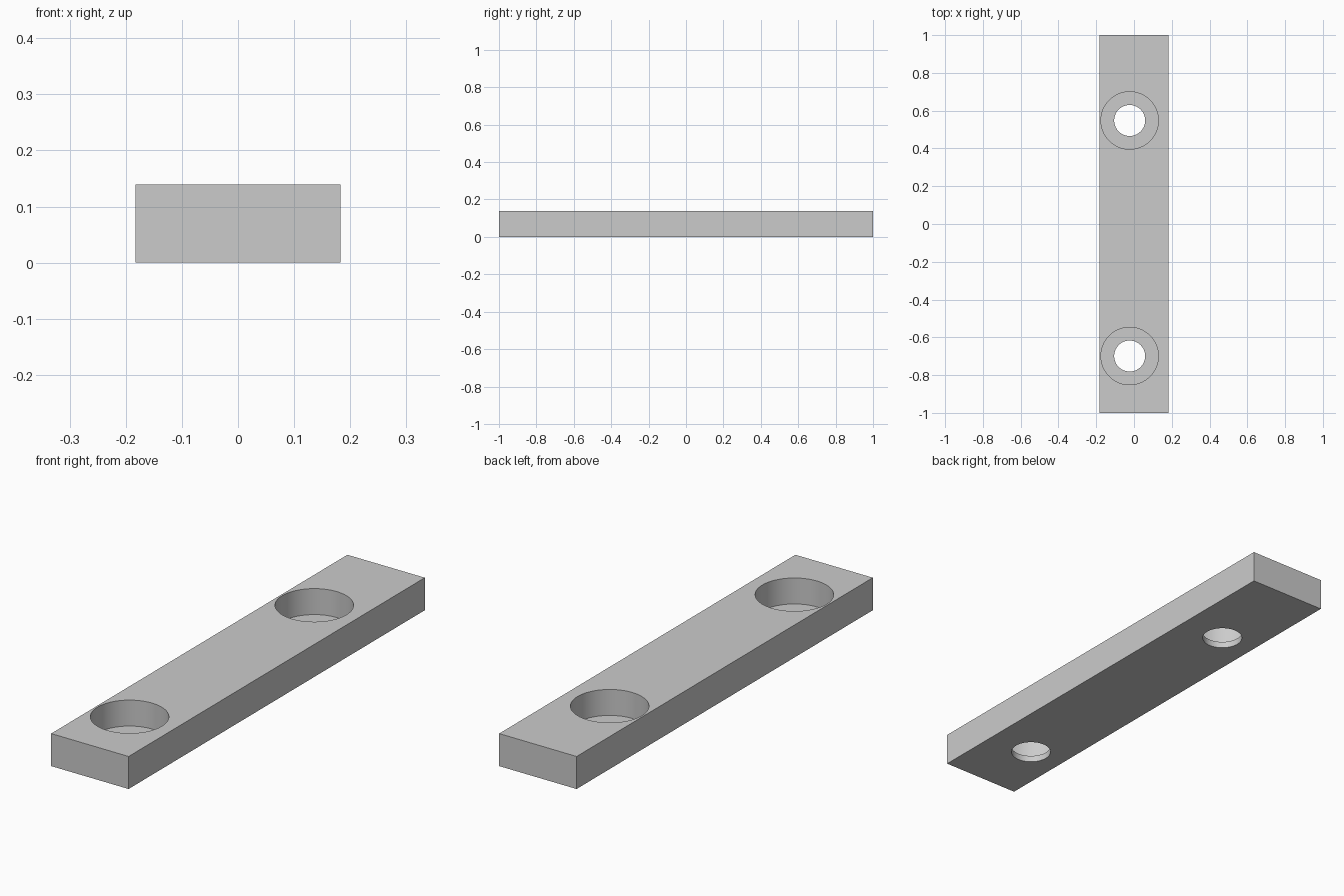
import bpy
import math

cube = bpy.data.objects.get("Cube")
if cube:
    bpy.data.objects.remove(cube, do_unlink=True)

WIDTH, LENGTH, HEIGHT = 0.366, 2.0, 0.139
HOLE_X = -0.023
HOLE_YS = (0.548, -0.699)
BORE_RADIUS, HOLE_RADIUS = 0.152, 0.082
LEDGE_Z = 0.028

# Single grey material
grey = bpy.data.materials.new("light_grey")
grey.use_nodes = True
colour = (0.6, 0.6, 0.6, 1.0)
grey.diffuse_color = colour
grey.node_tree.nodes["Principled BSDF"].inputs["Base Color"].default_value = colour

# Rectangular bar
bpy.ops.mesh.primitive_cube_add(size=1, location=(0, 0, HEIGHT / 2))
bar = bpy.context.object
bar.name = "mounting_bar"
bar.scale = (WIDTH, LENGTH, HEIGHT)
bpy.ops.object.transform_apply(location=True, rotation=False, scale=True)
bar.data.materials.append(grey)


def drill(y, radius, bottom, top):
    """Cut a vertical round hole into the bar."""
    bpy.ops.mesh.primitive_cylinder_add(
        vertices=96, radius=radius, depth=top - bottom,
        location=(HOLE_X, y, (top + bottom) / 2))
    cutter = bpy.context.object
    cutter.name = "hole_cutter"
    cutter.hide_render = True
    cutter.data.materials.append(grey)
    mod = bar.modifiers.new("hole", 'BOOLEAN')
    mod.operation = 'DIFFERENCE'
    mod.solver = 'EXACT'
    mod.object = cutter
    bpy.context.view_layer.objects.active = bar
    bpy.ops.object.modifier_apply(modifier=mod.name)
    bpy.data.objects.remove(cutter, do_unlink=True)


# Two counterbored screw holes: wide pocket above, narrow hole through
for y in HOLE_YS:
    drill(y, BORE_RADIUS, LEDGE_Z, HEIGHT + 0.1)
    drill(y, HOLE_RADIUS, -0.1, HEIGHT + 0.1)

# Smooth round walls, sharp rims
bpy.ops.object.select_all(action='DESELECT')
bar.select_set(True)
bpy.context.view_layer.objects.active = bar
bpy.ops.object.shade_smooth_by_angle(angle=math.radians(30))
